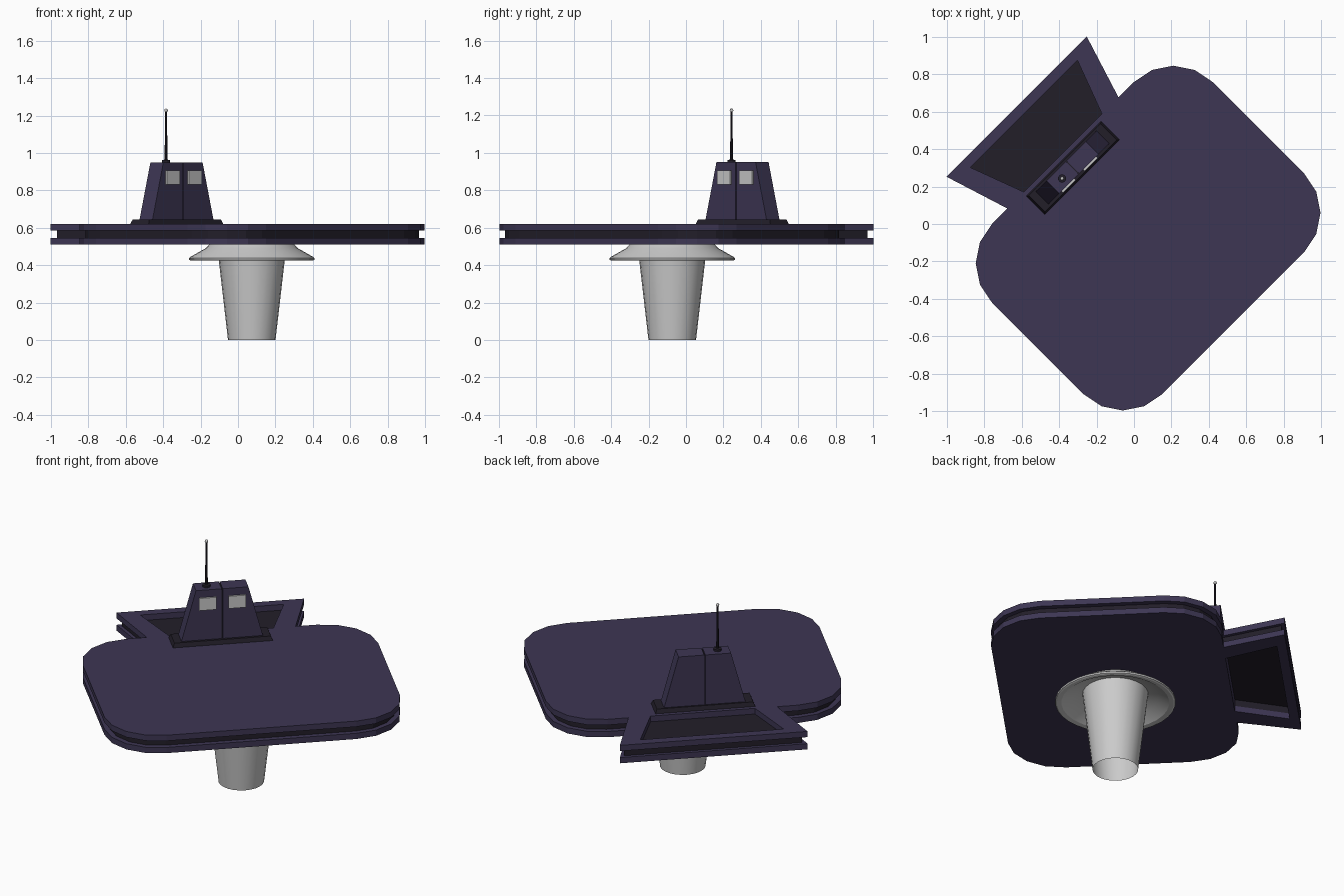
import bpy, bmesh
from math import pi, sin, cos

if "Cube" in bpy.data.objects:
    bpy.data.objects.remove(bpy.data.objects["Cube"])

TURN = pi / 4          # the whole model sits diagonally; parts are built in a local frame


def material(name, rgb):
    m = bpy.data.materials.new(name)
    m.diffuse_color = (*rgb, 1)
    m.use_nodes = True
    m.node_tree.nodes["Principled BSDF"].inputs["Base Color"].default_value = m.diffuse_color
    return m


purple = material("purple", (0.047, 0.037, 0.088))
dark = material("dark", (0.016, 0.013, 0.022))


def finish(name, bm, mat=None):
    bmesh.ops.recalc_face_normals(bm, faces=bm.faces)
    me = bpy.data.meshes.new(name)
    bm.to_mesh(me)
    bm.free()
    ob = bpy.data.objects.new(name, me)
    bpy.context.collection.objects.link(ob)
    ob.rotation_euler.z = TURN
    if mat:
        me.materials.append(mat)
    return ob


def loft(name, lower, upper, mat=None):
    """Solid between two matching loops of 3D points."""
    bm = bmesh.new()
    a = [bm.verts.new(p) for p in lower]
    b = [bm.verts.new(p) for p in upper]
    n = len(a)
    for i in range(n):
        j = (i + 1) % n
        bm.faces.new((a[i], a[j], b[j], b[i]))
    caps = [bm.faces.new(a[::-1]), bm.faces.new(b)]
    bmesh.ops.triangulate(bm, faces=[f for f in caps if len(f.verts) > 4])
    return finish(name, bm, mat)


def slab(name, pts, z0, z1, mat=None):
    return loft(name, [(x, y, z0) for x, y in pts], [(x, y, z1) for x, y in pts], mat)


def rect(x0, x1, y0, y1):
    return [(x0, y0), (x1, y0), (x1, y1), (x0, y1)]


def lathe(name, profile, centre, segs, mat=None):
    """Open surface of revolution from (radius, z) points."""
    bm = bmesh.new()
    rings = [[bm.verts.new((centre[0] + r * cos(2 * pi * i / segs),
                            centre[1] + r * sin(2 * pi * i / segs), z))
              for i in range(segs)] for r, z in profile]
    for a, b in zip(rings, rings[1:]):
        for i in range(segs):
            j = (i + 1) % segs
            bm.faces.new((a[i], a[j], b[j], b[i]))
    return finish(name, bm, mat)


# Rounded deck outline, four segments per corner
def deck_outline(inset):
    r, pts = 0.297 - inset, []
    for k, (cx, cy) in enumerate([(0.537, 0.24), (-0.537, 0.24), (-0.537, -0.453), (0.537, -0.453)]):
        for s in range(5):
            a = k * pi / 2 + s * pi / 8
            pts.append((cx + r * cos(a), cy + r * sin(a)))
    return pts


def mirrored(half):
    return half + [(-x, y) for x, y in reversed(half)]


# Deck and handle frame: two plates with a recessed core between them
frame = mirrored([(0.405, 0.833), (0.295, 0.537), (0.42, 0.537), (0.53, 0.887)])
frame_core = mirrored([(0.405, 0.833), (0.282, 0.5), (0.388, 0.5), (0.503, 0.867)])
for label, z0, z1 in (("lower", 0.51, 0.545), ("upper", 0.585, 0.62)):
    slab(label + "_deck", deck_outline(0), z0, z1, purple)
    slab(label + "_handle_frame", frame, z0, z1, purple)
slab("deck_core", deck_outline(0.03), 0.545, 0.585, dark)
slab("handle_core", frame_core, 0.545, 0.585, dark)
slab("handle_inner_wall", rect(-0.295, 0.295, 0.49, 0.537), 0.545, 0.585, purple)

# Cabin plinth with sloped edges
CU = -0.019
loft("cabin_plinth",
     [(x, y, 0.62) for x, y in rect(CU - 0.282, CU + 0.282, 0.374, 0.513)],
     [(x, y, 0.645) for x, y in rect(CU - 0.272, CU + 0.272, 0.382, 0.505)], dark)

# Cabin halves, windows and the seam between them
for side, label in ((-1, "left"), (1, "right")):
    prof = [(0.003, 0.645), (0.23, 0.645), (0.148, 0.95), (0.003, 0.95)]
    loft(label + "_cabin_half",
         [(CU + side * u, 0.397, z) for u, z in prof],
         [(CU + side * u, 0.495, z) for u, z in prof], purple)
    inner, outer = sorted((CU + side * 0.034, CU + side * 0.132))
    slab(label + "_window", rect(inner, outer, 0.387, 0.4), 0.83, 0.905)
slab("cabin_seam", rect(CU - 0.005, CU + 0.005, 0.403, 0.489), 0.645, 0.943, dark)

# Antenna
ANT = (-0.1, 0.444)
lathe("antenna_foot", [(0.001, 0.95), (0.022, 0.95), (0.022, 0.962), (0.001, 0.965)], ANT, 12, dark)
lathe("antenna_rod", [(0.008, 0.96), (0.005, 1.225)], ANT, 10, dark)
tip = [(max(0.0005, 0.01 * sin(pi * i / 6)), 1.227 - 0.01 * cos(pi * i / 6)) for i in range(7)]
lathe("antenna_tip", tip, ANT, 10)

# Hollow tapered column and flared collar under the deck
BASE = (0, -0.104)
lathe("column", [(0.127, 0), (0.186, 0.51)], BASE, 24)
lathe("collar", [(0.225, 0.512), (0.247, 0.49), (0.325, 0.446), (0.336, 0.437), (0.334, 0.428),
                 (0.325, 0.424), (0.3, 0.428), (0.24, 0.465), (0.18, 0.485)], BASE, 32)
for name in ("column", "collar"):
    ob = bpy.data.objects[name]
    bpy.context.view_layer.objects.active = ob
    ob.select_set(True)
    bpy.ops.object.shade_smooth_by_angle(angle=0.35)
    ob.select_set(False)
